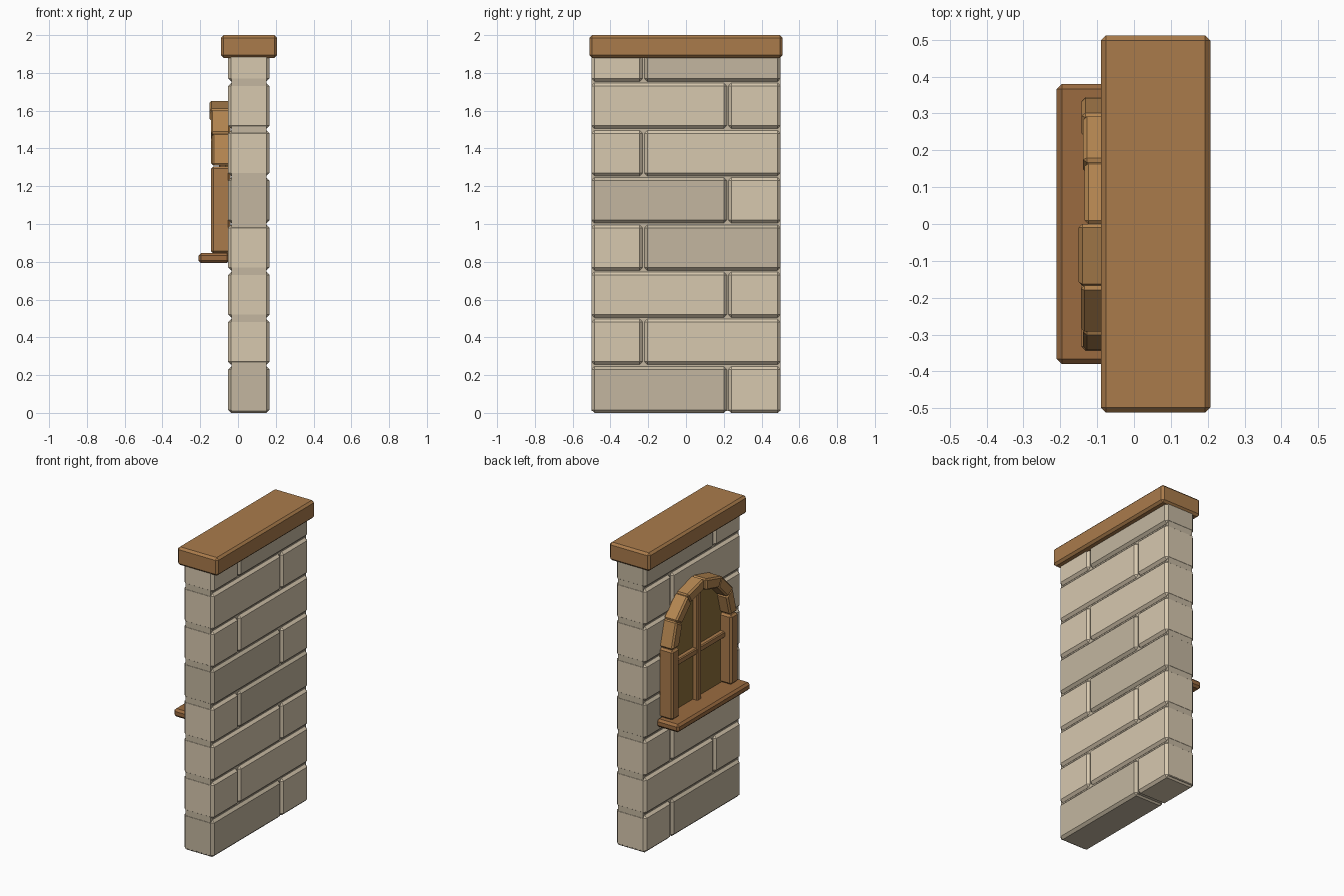
import bpy, bmesh, math

if "Cube" in bpy.data.objects:
    bpy.data.objects.remove(bpy.data.objects["Cube"])


def material(name, rgb):
    m = bpy.data.materials.new(name)
    m.diffuse_color = (*[c ** 2.2 for c in rgb], 1)
    m.use_nodes = True
    m.node_tree.nodes["Principled BSDF"].inputs["Base Color"].default_value = m.diffuse_color
    return m


LIGHT = material("light_stone", (0.84, 0.78, 0.68))
DARK = material("dark_stone", (0.76, 0.71, 0.62))
WOOD = material("wood", (0.66, 0.48, 0.30))
PALE = material("pale_wood", (0.70, 0.52, 0.32))
SILL = material("sill_wood", (0.60, 0.42, 0.26))
GLASS = material("amber_glass", (0.55, 0.44, 0.24))


def prism(name, outline, x0, x1, mat, bevel=0.0):
    """Extrude a (y, z) outline along x and chamfer its edges."""
    bm = bmesh.new()
    face = bm.faces.new([bm.verts.new((x0, y, z)) for y, z in outline])
    ext = bmesh.ops.extrude_face_region(bm, geom=[face])
    verts = [v for v in ext["geom"] if isinstance(v, bmesh.types.BMVert)]
    bmesh.ops.translate(bm, verts=verts, vec=(x1 - x0, 0, 0))
    bmesh.ops.recalc_face_normals(bm, faces=bm.faces)
    if bevel:
        bmesh.ops.bevel(bm, geom=bm.edges[:], offset=bevel, segments=1,
                        affect='EDGES', profile=0.5)
    mesh = bpy.data.meshes.new(name)
    bm.to_mesh(mesh)
    bm.free()
    mesh.materials.append(mat)
    ob = bpy.data.objects.new(name, mesh)
    bpy.context.collection.objects.link(ob)
    return ob


def box(name, x0, x1, y0, y1, z0, z1, mat, bevel=0.0):
    return prism(name, [(y0, z0), (y1, z0), (y1, z1), (y0, z1)], x0, x1, mat, bevel)


def polar(r, deg):
    a = math.radians(deg)
    return r * math.cos(a), SPRING + r * math.sin(a)


# Wall: mortar core and eight staggered courses of through-bricks
box("wall_core", -0.035, 0.15, -0.5, 0.5, 0.01, 1.93, DARK)
for i in range(8):
    joint = 0.22 if i % 2 == 0 else -0.225
    long_mat = DARK if i in (0, 3, 4, 7) else LIGHT
    left, right = (long_mat, LIGHT) if i % 2 == 0 else (LIGHT, long_mat)
    z0 = 0.25 * i + (0.005 if i else 0)
    z1 = min(0.25 * i + 0.246, 1.96)
    box(f"brick_{i}_a", -0.052, 0.167, -0.501, joint - 0.004, z0, z1, left, 0.016)
    box(f"brick_{i}_b", -0.052, 0.167, joint + 0.004, 0.501, z0, z1, right, 0.016)

# Wooden capping beam
box("wall_cap", -0.09, 0.207, -0.512, 0.512, 1.88, 2.0, WOOD, 0.014)

# Arched window on the -x side
SPRING, OUTER, INNER = 1.31, 0.345, 0.27
arch = [polar(0.29, a) for a in range(0, 181, 30)]
prism("window_pane", [(-0.29, 0.84), (0.29, 0.84)] + arch, -0.065, -0.04, GLASS)
box("window_mullion", -0.10, -0.05, -0.022, 0.022, 0.83, 1.60, WOOD, 0.006)
box("window_crossbar", -0.095, -0.05, -0.28, 0.28, 1.15, 1.19, WOOD, 0.006)
for side, s in (("left", 1), ("right", -1)):
    y0, y1 = sorted((s * INNER, s * OUTER))
    box(f"window_post_{side}", -0.143, -0.04, y0, y1, 0.845, 1.305, WOOD, 0.012)

# Six arch blocks with slightly uneven depth
for k, depth in enumerate((0.142, 0.138, 0.134, 0.15, 0.144, 0.138)):
    a, b = 30 * k, 30 * (k + 1)
    prism(f"arch_block_{k}", [polar(INNER, a), polar(OUTER, a),
                              polar(OUTER, b), polar(INNER, b)],
          -depth, -0.04, PALE, 0.01)

# Window sill
box("window_sill", -0.21, -0.045, -0.38, 0.38, 0.793, 0.846, SILL, 0.014)
